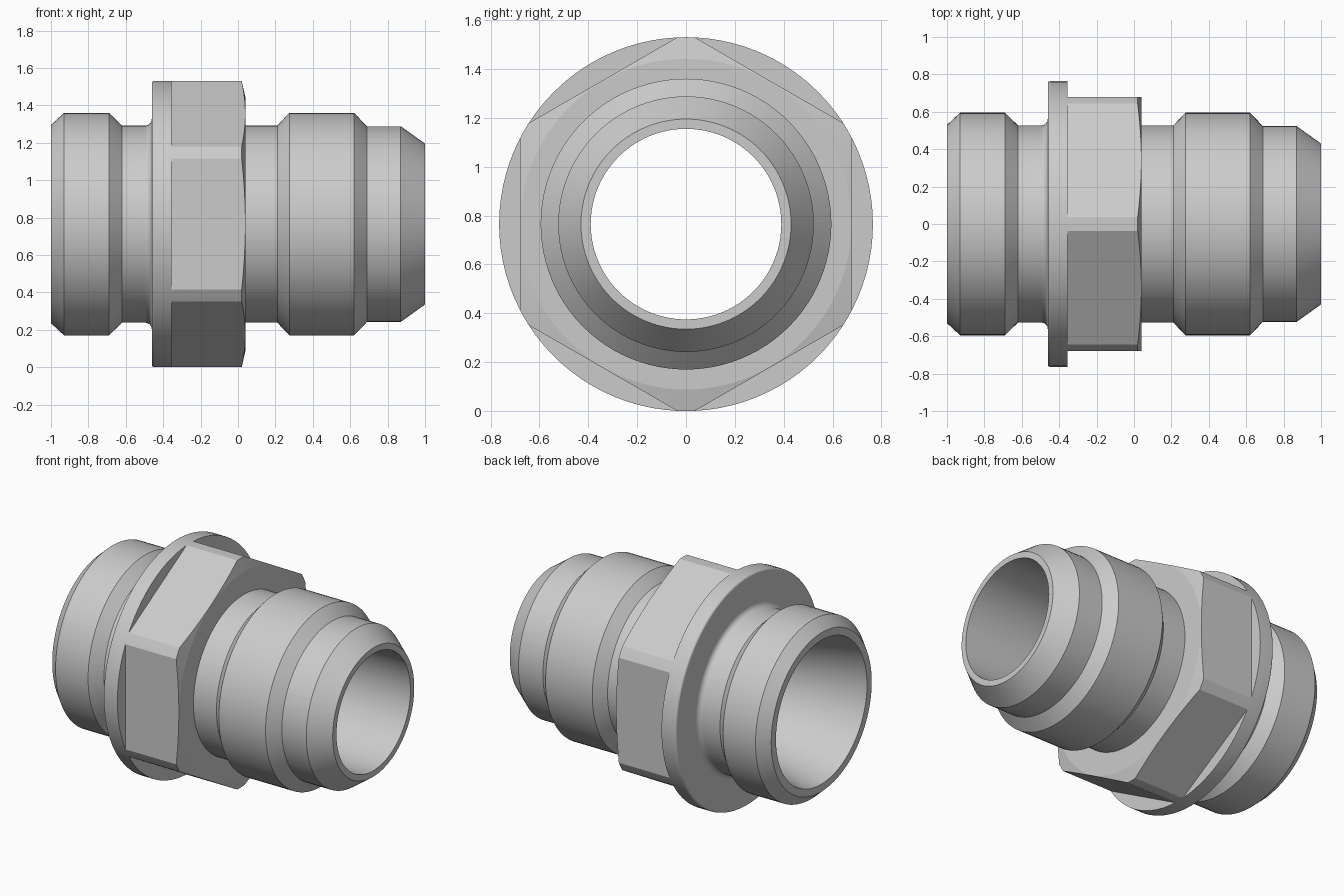
import bpy, bmesh, math

if "Cube" in bpy.data.objects:
    bpy.data.objects.remove(bpy.data.objects["Cube"])

AXIS_Z, R_OUT, APOTHEM = 0.765, 0.765, 0.68

# Angles: six flats, joined by short round corners
half = math.acos(APOTHEM / R_OUT)
corner = math.pi / 3 - 2 * half
angles = []
for k in range(6):
    a0 = k * math.pi / 3 - half
    angles += [a0 + 2 * half * i / 14 for i in range(14)]
    angles += [a0 + 2 * half + corner * i / 2 for i in range(2)]


def hex_r(a):
    d = (a + math.pi / 6) % (math.pi / 3) - math.pi / 6
    return min(R_OUT, APOTHEM / math.cos(d))


def arc(cx, cr, rad, a0, a1, n):
    return [(cx + rad * math.cos(math.radians(a0 + (a1 - a0) * i / n)),
             cr + rad * math.sin(math.radians(a0 + (a1 - a0) * i / n))) for i in range(n + 1)]


# Left spigot, neck fillet and flange
profile = [(-1, 0.53), (-0.93, 0.595), (-0.69, 0.595), (-0.62, 0.527)]
profile += arc(-0.497, 0.563, 0.036, -90, 0, 10)
profile += arc(-0.446, 0.75, 0.015, 180, 90, 9)
profile += [(-0.355, R_OUT)]
# Hex nut: None radius means the hexagonal outline
profile += [(-0.355, None), ("chamfer", None), (0.04, 0.677)]
# Right neck, shoulder and cone nose
profile += [(0.04, 0.527), (0.21, 0.527), (0.275, 0.595), (0.62, 0.595),
            (0.69, 0.523), (0.87, 0.523), (1, 0.43)]
# Bore, flaring open at the left end
profile += [(1, 0.39), (-0.5, 0.39), (-0.56, 0.393), (-0.62, 0.401), (-0.68, 0.412), (-1, 0.48)]

bm = bmesh.new()
rings = []
for x, r in profile:
    ring = []
    for a in angles:
        rad = hex_r(a) if r is None else r
        px = 0.04 - (rad - 0.677) * 0.23 if x == "chamfer" else x
        ring.append(bm.verts.new((px, rad * math.sin(a), AXIS_Z + rad * math.cos(a - 0))))
    rings.append(ring)

# Flats must face +-y, so the angle is measured from z with a 30 degree turn
for ring in rings:
    for v in ring:
        y, z = v.co.y, v.co.z - AXIS_Z
        c, s = math.cos(math.pi / 6), math.sin(math.pi / 6)
        v.co.y, v.co.z = y * c - z * s, y * s + z * c + AXIS_Z

n = len(angles)
for i, a in enumerate(rings):
    b = rings[(i + 1) % len(rings)]
    for j in range(n):
        k = (j + 1) % n
        bm.faces.new((a[j], a[k], b[k], b[j]))
bmesh.ops.remove_doubles(bm, verts=bm.verts, dist=1e-5)
bmesh.ops.recalc_face_normals(bm, faces=bm.faces)
mesh = bpy.data.meshes.new("pipe_fitting")
bm.to_mesh(mesh)
bm.free()
obj = bpy.data.objects.new("pipe_fitting", mesh)
bpy.context.collection.objects.link(obj)
bpy.context.view_layer.objects.active = obj
obj.select_set(True)
bpy.ops.object.shade_smooth_by_angle(angle=math.radians(11.8))
